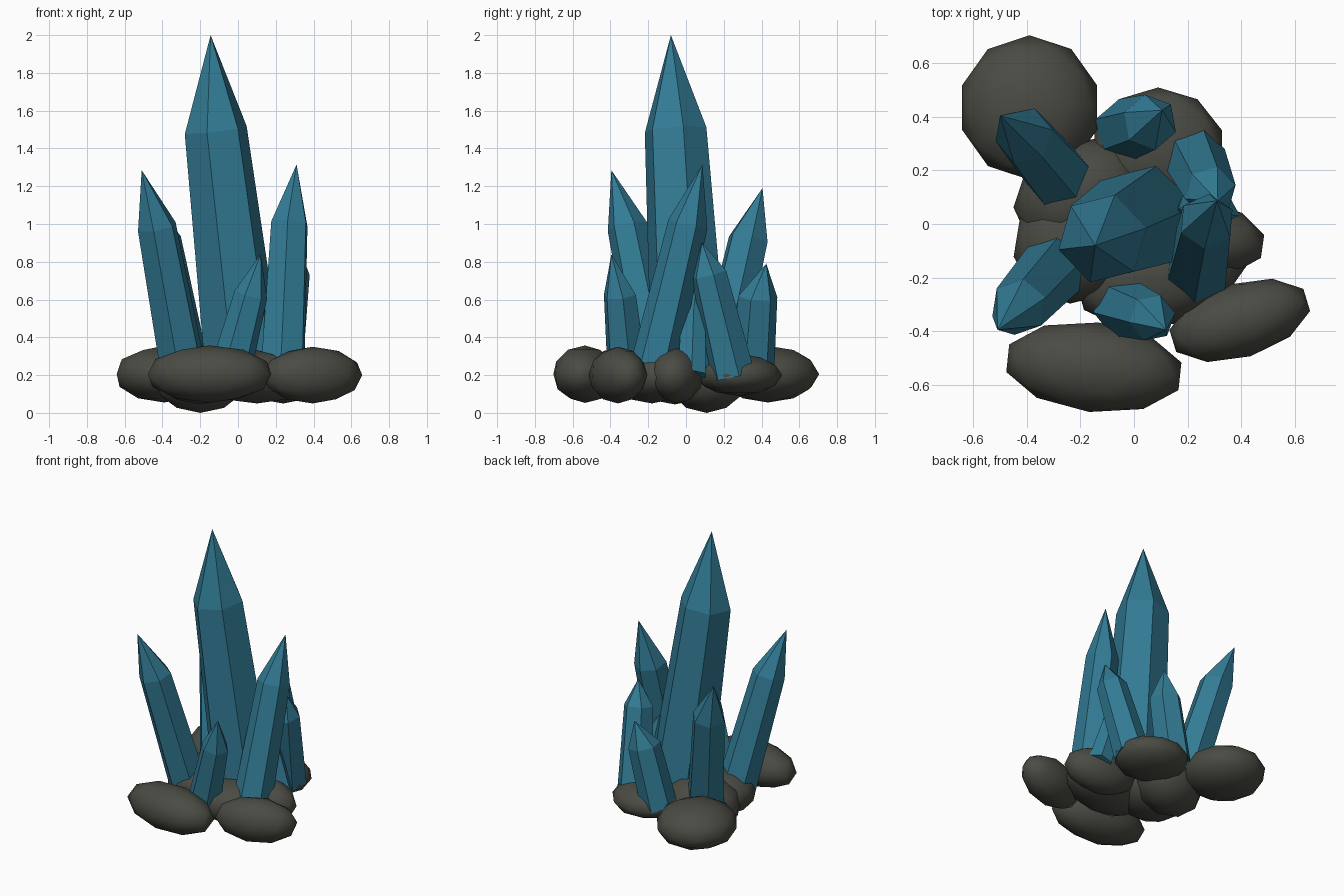
import bpy, bmesh, math
from mathutils import Vector, Matrix

if "Cube" in bpy.data.objects:
    bpy.data.objects.remove(bpy.data.objects["Cube"])


def material(name, rgb):
    m = bpy.data.materials.new(name)
    m.diffuse_color = (*rgb, 1)
    m.use_nodes = True
    m.node_tree.nodes["Principled BSDF"].inputs["Base Color"].default_value = m.diffuse_color
    return m


teal = material("teal_crystal", (0.032, 0.2, 0.3))
stone = material("dark_stone", (0.07, 0.07, 0.058))


def add_object(name, bm, mat):
    bmesh.ops.recalc_face_normals(bm, faces=bm.faces)
    mesh = bpy.data.meshes.new(name)
    bm.to_mesh(mesh)
    bm.free()
    mesh.materials.append(mat)
    ob = bpy.data.objects.new(name, mesh)
    bpy.context.collection.objects.link(ob)
    return ob


def crystal(name, base, shoulder, apex, r_base, r_top, turn):
    """Six-sided tapered prism along base-shoulder, closed by a pointed tip."""
    base, shoulder, apex = Vector(base), Vector(shoulder), Vector(apex)
    tilt = Vector((0, 0, 1)).rotation_difference(shoulder - base).to_matrix()
    bm = bmesh.new()

    def ring(centre, r):
        angles = [math.radians(turn + 60 * k) for k in range(6)]
        return [bm.verts.new(centre + tilt @ Vector((r * math.cos(a), r * math.sin(a), 0)))
                for a in angles]

    low, high = ring(base, r_base), ring(shoulder, r_top)
    tip = bm.verts.new(apex)
    bm.faces.new(low)
    for i in range(6):
        j = (i + 1) % 6
        bm.faces.new((low[i], low[j], high[j], high[i]))
        bm.faces.new((high[i], high[j], tip))
    add_object(name, bm, teal)


def rock(name, centre, size, turn):
    """Flattened low-poly boulder with smooth shading."""
    bm = bmesh.new()
    bmesh.ops.create_icosphere(bm, subdivisions=2, radius=1)
    bm.transform(Matrix.Translation(centre) @ Matrix.Rotation(math.radians(turn), 4, 'Z')
                 @ Matrix.Diagonal((*size, 1)))
    for f in bm.faces:
        f.smooth = True
    add_object(name, bm, stone)


# Crystals
crystal("main_crystal", (0.035, 0.02, 0.2), (-0.118, -0.055, 1.497), (-0.145, -0.08, 2.0), 0.212, 0.17, 14)
crystal("front_left_crystal", (-0.285, -0.15, 0.2), (-0.43, -0.31, 0.985), (-0.51, -0.395, 1.285), 0.128, 0.108, 20)
crystal("back_left_crystal", (-0.27, 0.165, 0.2), (-0.41, 0.33, 0.92), (-0.5, 0.405, 1.19), 0.128, 0.11, 10)
crystal("right_crystal", (0.235, -0.18, 0.2), (0.272, 0.01, 1.0), (0.31, 0.087, 1.315), 0.127, 0.106, 25)
crystal("back_right_crystal", (0.225, 0.25, 0.2), (0.285, 0.12, 0.735), (0.313, 0.085, 0.9), 0.118, 0.098, 15)
crystal("back_crystal", (-0.035, 0.35, 0.2), (0.06, 0.38, 0.615), (0.105, 0.425, 0.79), 0.118, 0.105, 40)
crystal("front_crystal", (-0.045, -0.31, 0.2), (0.068, -0.35, 0.625), (0.12, -0.395, 0.84), 0.112, 0.09, 10)
crystal("small_crystal", (0.315, 0.03, 0.2), (0.215, 0.04, 0.52), (0.165, 0.055, 0.68), 0.085, 0.072, 0)

# Rocks of the base
rock("back_left_rock", (-0.39, 0.435, 0.205), (0.265, 0.27, 0.15), 0)
rock("front_rock", (-0.15, -0.535, 0.205), (0.34, 0.168, 0.152), -6)
rock("front_right_rock", (0.395, -0.36, 0.2), (0.275, 0.14, 0.15), 17)
rock("back_rock", (0.09, 0.28, 0.2), (0.25, 0.23, 0.11), 0)
rock("right_rock", (0.24, -0.05, 0.2), (0.255, 0.14, 0.15), -8)
rock("left_rock", (-0.2, -0.06, 0.2), (0.26, 0.23, 0.155), 30)
rock("low_rock", (-0.2, 0.11, 0.18), (0.26, 0.2, 0.18), 25)
rock("middle_rock", (0.1, -0.18, 0.19), (0.33, 0.2, 0.14), 15)
